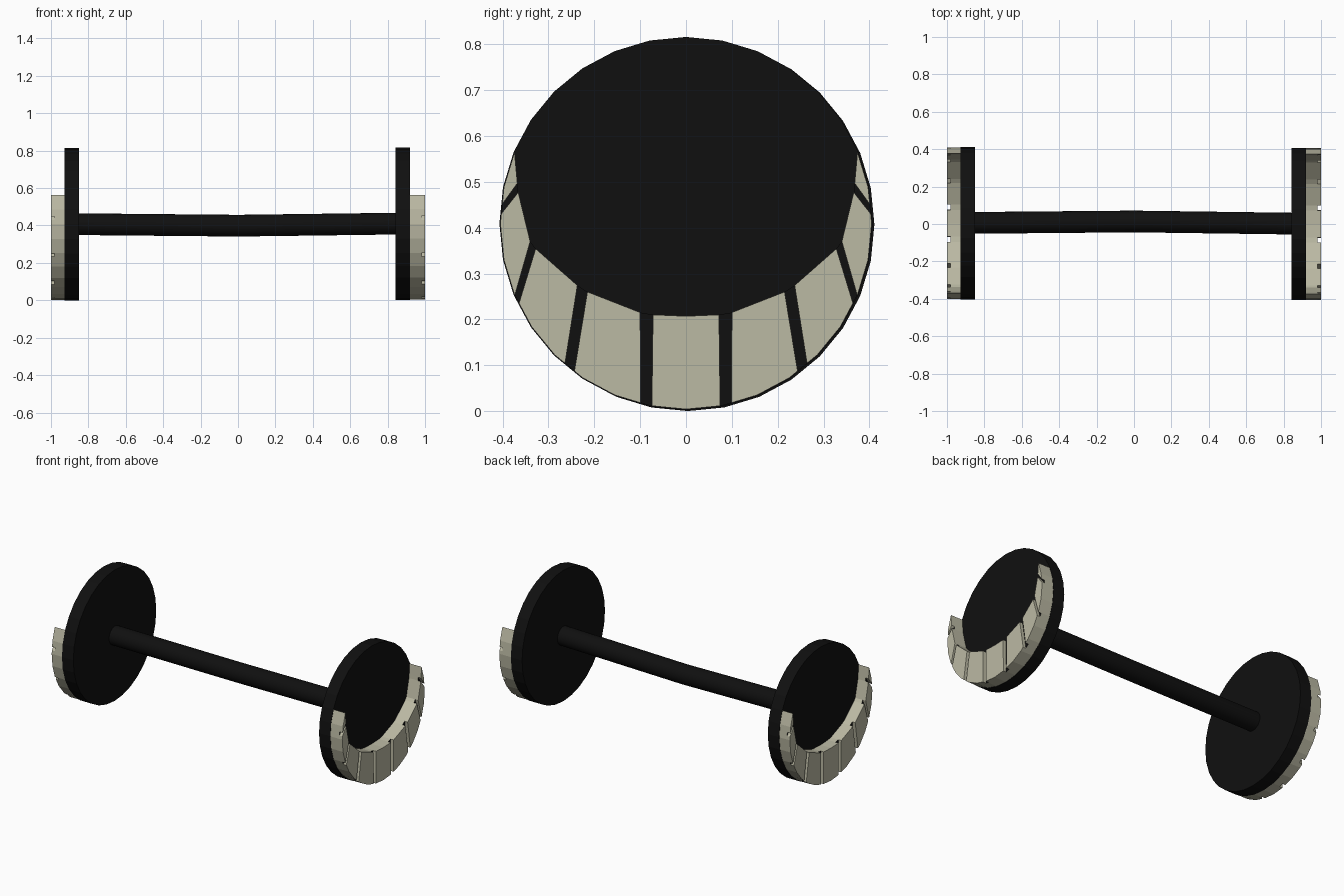
import bpy
import bmesh
from math import sin, cos, pi, radians
from mathutils import Vector

cube = bpy.data.objects.get("Cube")
if cube:
    bpy.data.objects.remove(cube)


def material(name, rgb):
    mat = bpy.data.materials.new(name)
    mat.use_nodes = True
    mat.diffuse_color = (*rgb, 1)
    mat.node_tree.nodes["Principled BSDF"].inputs["Base Color"].default_value = (*rgb, 1)
    return mat


BLACK = material("black rubber", (0.005, 0.005, 0.005))
CREAM = material("pale cream", (0.5, 0.488, 0.37))

R = 0.407
STEP = 360 / 32


def loft(bm, rings, mats=(0, 0)):
    """Skin matching rings of points; mats = side and last-cap material."""
    rows = [[bm.verts.new(p) for p in ring] for ring in rings]
    n = len(rows[0])
    for a, b in zip(rows, rows[1:]):
        for i in range(n):
            j = (i + 1) % n
            bm.faces.new((a[i], a[j], b[j], b[i])).material_index = mats[0]
    bm.faces.new(rows[0][::-1]).material_index = mats[0]
    bm.faces.new(rows[-1]).material_index = mats[1]


def finish(bm, name, *mats):
    bmesh.ops.recalc_face_normals(bm, faces=bm.faces)
    mesh = bpy.data.meshes.new(name)
    bm.to_mesh(mesh)
    bm.free()
    obj = bpy.data.objects.new(name, mesh)
    bpy.context.collection.objects.link(obj)
    for mat in mats:
        mesh.materials.append(mat)
    return obj


def circle(centre, radius, sides):
    return [Vector(centre) + Vector((0, radius * sin(2 * pi * i / sides),
                                     radius * cos(2 * pi * i / sides)))
            for i in range(sides)]


# Inner edge of the crescent: angle from the bottom, sideways, height from hub
INNER = [(0, 0, -0.202), (10.6, 0.072, -0.199), (14.2, 0.10, -0.194),
         (37.1, 0.215, -0.149), (40.9, 0.237, -0.135), (64.5, 0.328, -0.055),
         (67.3, 0.34, -0.039), (93, 0.366, 0.068), (96, 0.368, 0.088),
         (112.5, 0.374, 0.155)]


def inner_point(angle):
    for (a, y, z), (b, v, w) in zip(INNER, INNER[1:]):
        if angle <= b:
            t = (angle - a) / (b - a)
            return y + t * (v - y), z + t * (w - z)


def outer_point(angle):
    # Point on the straight edges of the wheel outline
    r = (R - 0.002) * cos(radians(STEP / 2)) / cos(radians(angle % STEP - STEP / 2))
    return r * sin(radians(angle)), -r * cos(radians(angle))


def crescent(name, hub, side, start, end):
    bm = bmesh.new()
    for k, (lo, hi) in enumerate(zip(INNER, INNER[1:])):
        lo, hi = lo[0], hi[0]
        groove = k % 2 == 1
        top = end - side * 0.02 if groove else end
        angles = [lo] + [i * STEP for i in range(11) if lo + 0.1 < i * STEP < hi - 0.1] + [hi]
        outline = [outer_point(a) for a in angles] + [inner_point(a) for a in reversed(angles)]
        for flip in (1, -1):
            rings = [[(x, hub[1] + flip * y, hub[2] + z) for y, z in outline]
                     for x in (start, top)]
            loft(bm, rings, (0, 1 if groove else 0))
    bmesh.ops.remove_doubles(bm, verts=bm.verts, dist=0.00001)
    finish(bm, name, CREAM, BLACK)


# Wheels with a grooved crescent on each outer face
for name, side, hub, near, far in (("left", 1, (0, 0, 0.409), 0.842, 0.919),
                                   ("right", -1, (0, 0.004, 0.407), -0.85, -0.928)):
    bm = bmesh.new()
    loft(bm, [circle((x, hub[1], hub[2]), R, 32) for x in (near, far)])
    finish(bm, name + "_wheel", BLACK)
    crescent(name + "_crescent", hub, side, far, side)

# Slightly bowed axle
bm = bmesh.new()
loft(bm, [circle(c, 0.058, 24) for c in ((-0.86, 0.006, 0.407),
                                         (0, 0.0135, 0.399),
                                         (0.85, 0.002, 0.41))])
axle = finish(bm, "axle", BLACK)
bpy.ops.object.select_all(action="DESELECT")
axle.select_set(True)
bpy.context.view_layer.objects.active = axle
bpy.ops.object.shade_smooth_by_angle()
